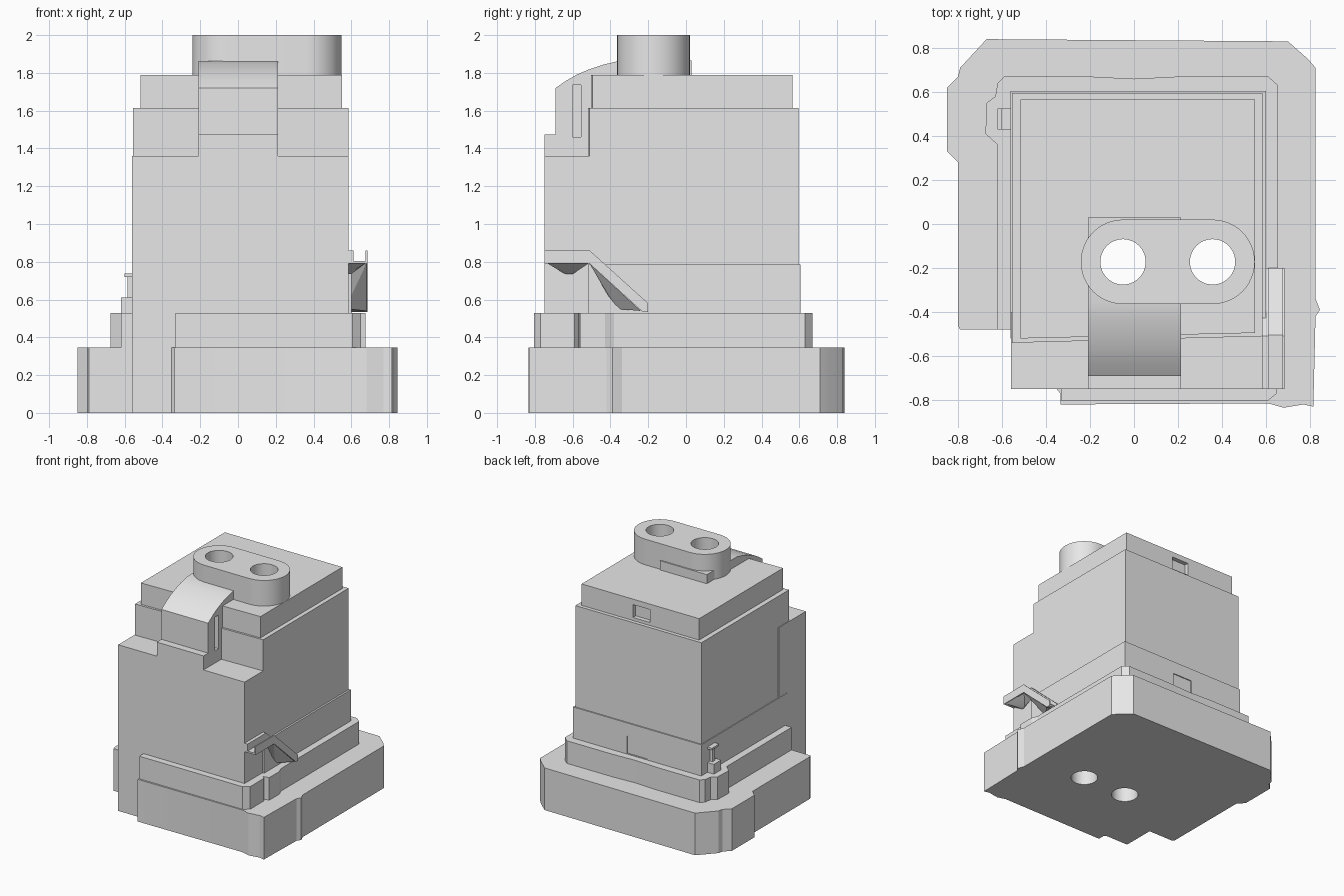
import bpy, bmesh
from math import radians, pi, cos, sin
from mathutils import Matrix, Vector

old = bpy.data.objects.get("Cube")
if old:
    bpy.data.objects.remove(old, do_unlink=True)

GREY = (0.8, 0.8, 0.8, 1)
mat = bpy.data.materials.new("plain_grey")
mat.use_nodes = True
mat.diffuse_color = GREY
mat.node_tree.nodes["Principled BSDF"].inputs["Base Color"].default_value = GREY


def add(name, bm):
    bmesh.ops.recalc_face_normals(bm, faces=bm.faces)
    mesh = bpy.data.meshes.new(name)
    bm.to_mesh(mesh)
    bm.free()
    mesh.materials.append(mat)
    obj = bpy.data.objects.new(name, mesh)
    bpy.context.collection.objects.link(obj)
    return obj


def prism(name, outline, lo, hi, axis="z"):
    """Extrude an outline: xy points along z, or yz points along x."""
    place = (lambda p, d: (p[0], p[1], d)) if axis == "z" else (lambda p, d: (d, p[0], p[1]))
    bm = bmesh.new()
    face = bm.faces.new([bm.verts.new(place(p, lo)) for p in outline])
    ext = bmesh.ops.extrude_face_region(bm, geom=[face])
    shift = Vector(place((0, 0), hi - lo))
    bmesh.ops.translate(bm, vec=shift, verts=[v for v in ext["geom"] if isinstance(v, bmesh.types.BMVert)])
    return add(name, bm)


def box(name, x0, x1, y0, y1, z0, z1):
    return prism(name, [(x0, y0), (x1, y0), (x1, y1), (x0, y1)], z0, z1)


def hull(name, points):
    bm = bmesh.new()
    for p in points:
        bm.verts.new(p)
    bmesh.ops.convex_hull(bm, input=bm.verts)
    return add(name, bm)


def cylinder(name, x, y, r, z0, z1):
    bm = bmesh.new()
    bmesh.ops.create_cone(bm, cap_ends=True, segments=48, radius1=r, radius2=r, depth=z1 - z0,
                          matrix=Matrix.Translation((x, y, (z0 + z1) / 2)))
    return add(name, bm)


def cut(obj, cutters):
    for c in cutters:
        mod = obj.modifiers.new("cut", "BOOLEAN")
        mod.operation, mod.solver, mod.object = "DIFFERENCE", "EXACT", c
    deps = bpy.context.evaluated_depsgraph_get()
    mesh = bpy.data.meshes.new_from_object(obj.evaluated_get(deps))
    obj.modifiers.clear()
    obj.data = mesh


# Foundation with clipped corners and side bumps
foundation = prism("foundation", [
    (-0.5, -0.48), (-0.79, -0.48), (-0.8, -0.46), (-0.8, 0.28), (-0.85, 0.33), (-0.85, 0.62),
    (-0.8, 0.67), (-0.79, 0.71), (-0.67, 0.84), (0.7, 0.83), (0.79, 0.75), (0.825, 0.71),
    (0.825, -0.34), (0.845, -0.39), (0.825, -0.42), (0.815, -0.83), (0.77, -0.82),
    (0.68, -0.835), (0.61, -0.815), (-0.335, -0.82), (-0.335, -0.77), (-0.36, -0.74), (-0.5, -0.7)], 0, 0.345)

# Plinth step above the foundation
plinth = prism("plinth", [
    (-0.5, -0.48), (-0.62, -0.48), (-0.62, 0.36), (-0.675, 0.41), (-0.67, 0.55), (-0.63, 0.58),
    (-0.62, 0.64), (-0.59, 0.67), (-0.2, 0.67), (0, 0.66), (0.2, 0.67), (0.61, 0.67),
    (0.655, 0.63), (0.655, -0.38), (0.675, -0.43), (0.675, -0.56), (0.625, -0.57),
    (0.65, -0.59), (0.65, -0.77), (0.605, -0.805), (-0.33, -0.805), (-0.33, -0.74), (-0.5, -0.7)], 0.34, 0.53)

# Tower body, front block, lower band and top tier
body = prism("tower_body", [(-0.555, -0.54), (0.585, -0.51), (0.585, 0.595), (-0.555, 0.595)], 0.02, 1.615)
front_block = prism("front_block", [(-0.56, -0.75), (0.585, -0.75), (0.585, -0.4), (-0.56, -0.4)], 0, 1.36)
band = box("lower_band", -0.562, 0.6, -0.52, 0.605, 0.3, 0.785)
tier = prism("top_tier", [(-0.515, -0.52), (0.55, -0.495), (0.55, 0.565), (-0.515, 0.565)], 1.6, 1.79)

# Curved hood running up the front and under the cap
hood = prism("hood", [
    (-0.75, 1.3), (-0.75, 1.475), (-0.69, 1.475), (-0.69, 1.72), (-0.64, 1.755), (-0.58, 1.79),
    (-0.51, 1.82), (-0.44, 1.843), (-0.36, 1.862), (0.03, 1.865), (0.03, 1.78), (-0.4, 1.7),
    (-0.4, 1.3)], -0.21, 0.213, "x")

# Stadium-shaped cap
CENTRES, HOLE_Y, R = (-0.05, 0.357), -0.172, 0.192
arc = [i * pi / 24 for i in range(25)]
cap_outline = [(CENTRES[1] + R * sin(a), HOLE_Y - R * cos(a)) for a in arc]
cap_outline += [(CENTRES[0] - R * sin(a), HOLE_Y + R * cos(a)) for a in arc]
cap = prism("cap", cap_outline, 1.75, 2.0)

# Vertical bores, hood slit and rear recesses
bores = [cylinder("bore_cutter", x, HOLE_Y, 0.103, -0.1, 2.1) for x in CENTRES]
slit = box("slit_cutter", 0.12, 0.3, -0.6, -0.555, 1.46, 1.735)
top_recess = box("top_recess_cutter", -0.07, 0.085, 0.53, 0.7, 1.64, 1.745)
low_recess = box("low_recess_cutter", -0.07, 0.11, 0.597, 0.63, 0.535, 0.68)
for part in (foundation, plinth, body, front_block, cap):
    cut(part, bores)
cut(band, bores + [low_recess])
cut(tier, bores + [top_recess])
cut(hood, bores[:1] + [slit])
for c in bores + [slit, top_recess, low_recess]:
    bpy.data.objects.remove(c, do_unlink=True)

# Side trough: two thin walls, a floor and tapering supports
wall = [(-0.75, 0.79), (-0.51, 0.79), (-0.23, 0.535), (-0.2, 0.535), (-0.2, 0.58), (-0.51, 0.86), (-0.75, 0.86)]
floor = wall[:4] + [(-0.2, 0.55), (-0.505, 0.803), (-0.75, 0.803)]
prism("trough_outer_wall", wall, 0.675, 0.685, "x")
prism("trough_inner_wall", wall, 0.57, 0.612, "x")
prism("trough_floor", floor, 0.58, 0.68, "x")
hull("flat_support", [(x, y, 0.795) for x in (0.58, 0.68) for y in (-0.74, -0.51)]
     + [(0.58, -0.64, 0.735), (0.6, -0.6, 0.735)])
hull("slope_support", [(x, y, z) for x in (0.58, 0.68) for y, z in ((-0.51, 0.79), (-0.24, 0.54))]
     + [(0.59, -0.4, 0.6), (0.59, -0.36, 0.55)])

# Small bracket on the other side
box("bracket_foot", -0.62, -0.55, 0.43, 0.525, 0.52, 0.61)
box("bracket_stem", -0.585, -0.55, 0.46, 0.495, 0.6, 0.73)
box("bracket_shelf", -0.602, -0.55, 0.43, 0.525, 0.72, 0.737)

# Smooth curved faces, keep edges sharp
bpy.ops.object.select_all(action="DESELECT")
for obj in bpy.context.scene.objects:
    if obj.type == "MESH" and obj.active_material == mat:
        obj.select_set(True)
        bpy.context.view_layer.objects.active = obj
bpy.ops.object.shade_smooth_by_angle(angle=radians(20))
